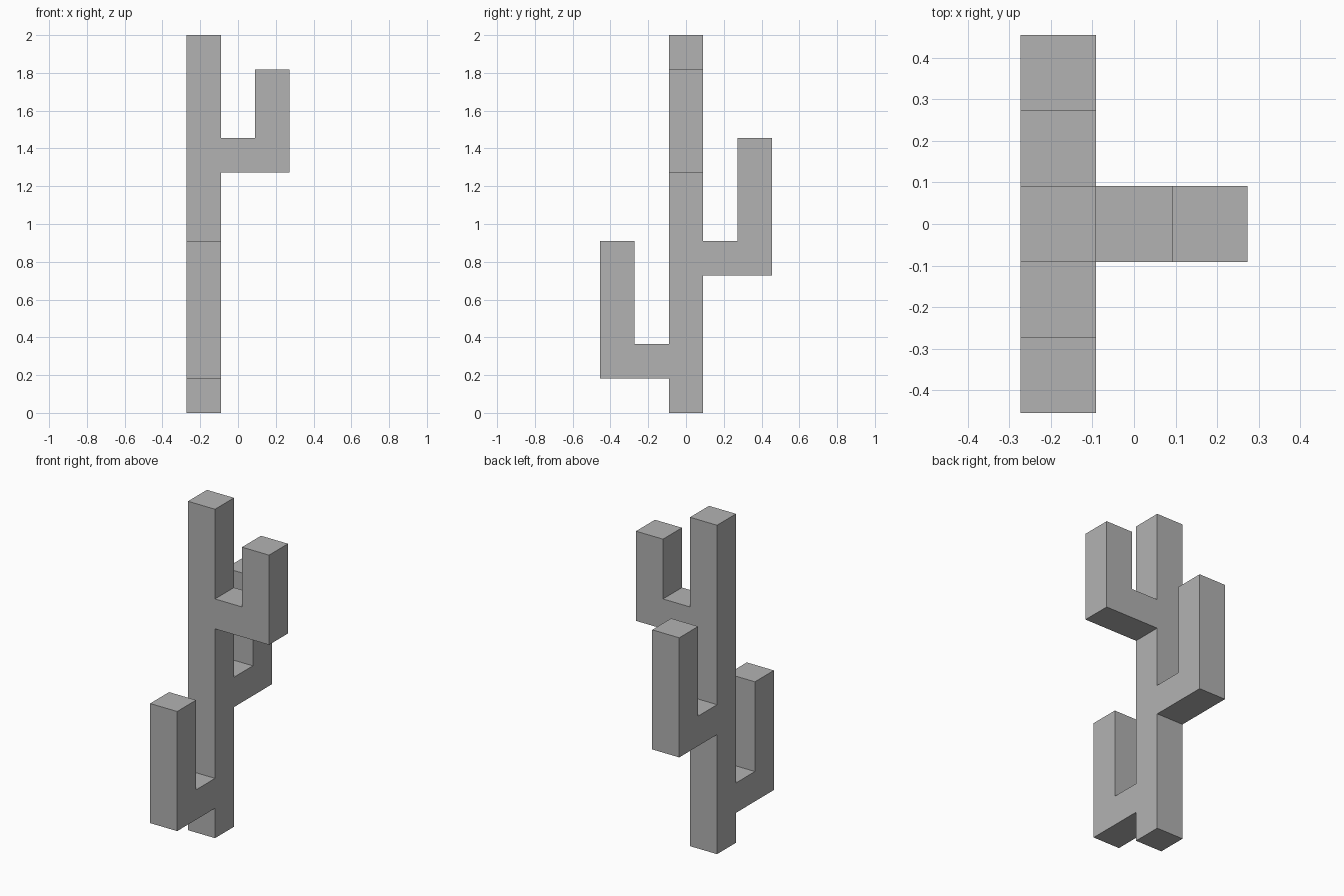
import bpy
import bmesh
from mathutils import Vector

cube = bpy.data.objects.get("Cube")
if cube:
    bpy.data.objects.remove(cube, do_unlink=True)

U = 2 / 11  # thickness of the trunk and every arm
UP = Vector((0, 0, 1))
TRUNK = Vector((-U, 0, 0))

# Arms: direction, height of the elbow, length of the upright above it (in units)
ARMS = [(Vector((0, -1, 0)), 1, 3),
        (Vector((0, 1, 0)), 4, 3),
        (Vector((1, 0, 0)), 7, 2)]
LEVELS = [1, 2, 4, 5, 7, 8, 11]

bm = bmesh.new()


def grow(face, direction, units):
    """Extrude a face outward and return its new end face."""
    new = bmesh.ops.extrude_face_region(bm, geom=[face])["geom"]
    if face.is_valid:
        bmesh.ops.delete(bm, geom=[face], context='FACES_ONLY')
    verts = [g for g in new if isinstance(g, bmesh.types.BMVert)]
    bmesh.ops.translate(bm, verts=verts, vec=direction * units * U)
    return next(g for g in new if isinstance(g, bmesh.types.BMFace))


def face_at(point):
    """Find the face centred on a point."""
    return min(bm.faces, key=lambda f: (f.calc_center_median() - point).length)


# Trunk, grown upward in stacked segments from its foot
bmesh.ops.create_cube(bm, size=U)
bmesh.ops.translate(bm, verts=bm.verts, vec=TRUNK + UP * U / 2)
for low, high in zip(LEVELS, LEVELS[1:]):
    grow(face_at(TRUNK + UP * low * U), UP, high - low)

# Elbowed arms, grown sideways and then up
for out, level, rise in ARMS:
    middle = TRUNK + UP * (level + 0.5) * U
    reach = grow(face_at(middle + out * U / 2), out, 1)
    grow(reach, out, 1)
    grow(face_at(middle + out * 2 * U + UP * U / 2), UP, rise)

# Merge flat regions into clean faces
bmesh.ops.recalc_face_normals(bm, faces=bm.faces)
bmesh.ops.dissolve_limit(bm, angle_limit=0.01, verts=bm.verts, edges=bm.edges)

mesh = bpy.data.meshes.new("cactus")
bm.to_mesh(mesh)
bm.free()
cactus = bpy.data.objects.new("cactus", mesh)
bpy.context.collection.objects.link(cactus)

# Plain grey
grey = bpy.data.materials.new("grey")
grey.use_nodes = True
colour = (0.448, 0.448, 0.448, 1)
grey.diffuse_color = colour
grey.node_tree.nodes["Principled BSDF"].inputs["Base Color"].default_value = colour
mesh.materials.append(grey)
